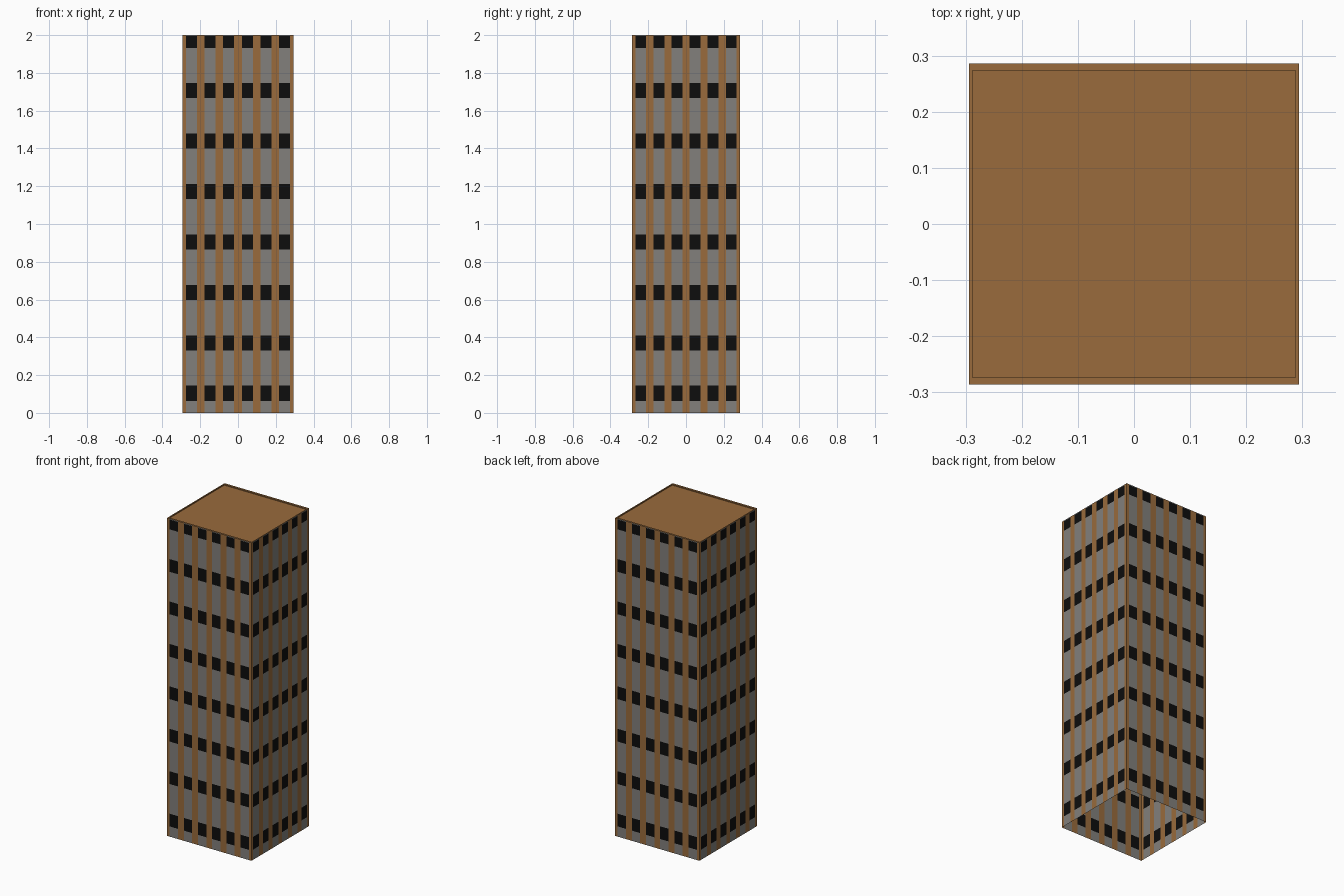
import bpy, bmesh

if "Cube" in bpy.data.objects:
    bpy.data.objects.remove(bpy.data.objects["Cube"])

HX, HY, H = 0.294, 0.286, 2.0      # half width, half depth, height
COLS = 6                           # window columns per side
ROW_PITCH, ROW_START, ROW_H = 0.267, 0.064, 0.08


def material(name, rgb):
    m = bpy.data.materials.new(name)
    m.diffuse_color = (*rgb, 1.0)
    m.use_nodes = True
    m.node_tree.nodes["Principled BSDF"].inputs["Base Color"].default_value = m.diffuse_color
    return m


BROWN = material("brown_pillar", (0.319, 0.147, 0.045))
GREY = material("grey_panel", (0.223, 0.216, 0.202))
BLACK = material("black_window", (0.004, 0.004, 0.004))


def make_object(name, bm, mats):
    mesh = bpy.data.meshes.new(name)
    bm.to_mesh(mesh)
    bm.free()
    for m in mats:
        mesh.materials.append(m)
    ob = bpy.data.objects.new(name, mesh)
    bpy.context.collection.objects.link(ob)
    return ob


# height breaks: alternating grey spandrel and black window bands
z_breaks = [0.0]
for r in range(8):
    z = ROW_START + r * ROW_PITCH
    z_breaks += [z, min(z + ROW_H, H - 0.005)]
z_breaks.append(H)


def wall(name, half, place):
    """Flat facade: brown pillars between columns of panels and windows."""
    pitch = half * 2 / COLS * 1.005
    win = 0.058
    u_breaks = [-half]
    for c in range(COLS):
        mid = (c - (COLS - 1) / 2) * pitch
        u_breaks += [mid - win / 2, mid + win / 2]
    u_breaks.append(half)
    bm = bmesh.new()
    grid = [[bm.verts.new(place(u, z)) for z in z_breaks] for u in u_breaks]
    for i in range(len(u_breaks) - 1):
        for j in range(len(z_breaks) - 1):
            f = bm.faces.new((grid[i][j], grid[i + 1][j],
                              grid[i + 1][j + 1], grid[i][j + 1]))
            if i % 2 == 0:
                f.material_index = 0            # pillar
            else:
                f.material_index = 1 + j % 2    # panel or window
    return make_object(name, bm, (BROWN, GREY, BLACK))


# four facades, open at the bottom
wall("front_wall", HX, lambda u, z: (u, -HY, z))
wall("right_wall", HY, lambda u, z: (HX, u, z))
wall("back_wall", HX, lambda u, z: (-u, HY, z))
wall("left_wall", HY, lambda u, z: (-HX, -u, z))

# roof with a thin rim and slightly sunken deck
bm = bmesh.new()
corners = [(-1, -1), (1, -1), (1, 1), (-1, 1)]
loops = [[bm.verts.new((sx * x, sy * y, z)) for sx, sy in corners]
         for x, y, z in ((HX, HY, H),
                         (HX - 0.0065, HY - 0.0125, H),
                         (HX - 0.0065, HY - 0.0125, H - 0.006))]
for a, b in zip(loops, loops[1:]):
    for i in range(4):
        k = (i + 1) % 4
        bm.faces.new((a[i], a[k], b[k], b[i]))
bm.faces.new(loops[-1])
make_object("roof", bm, (BROWN,))
